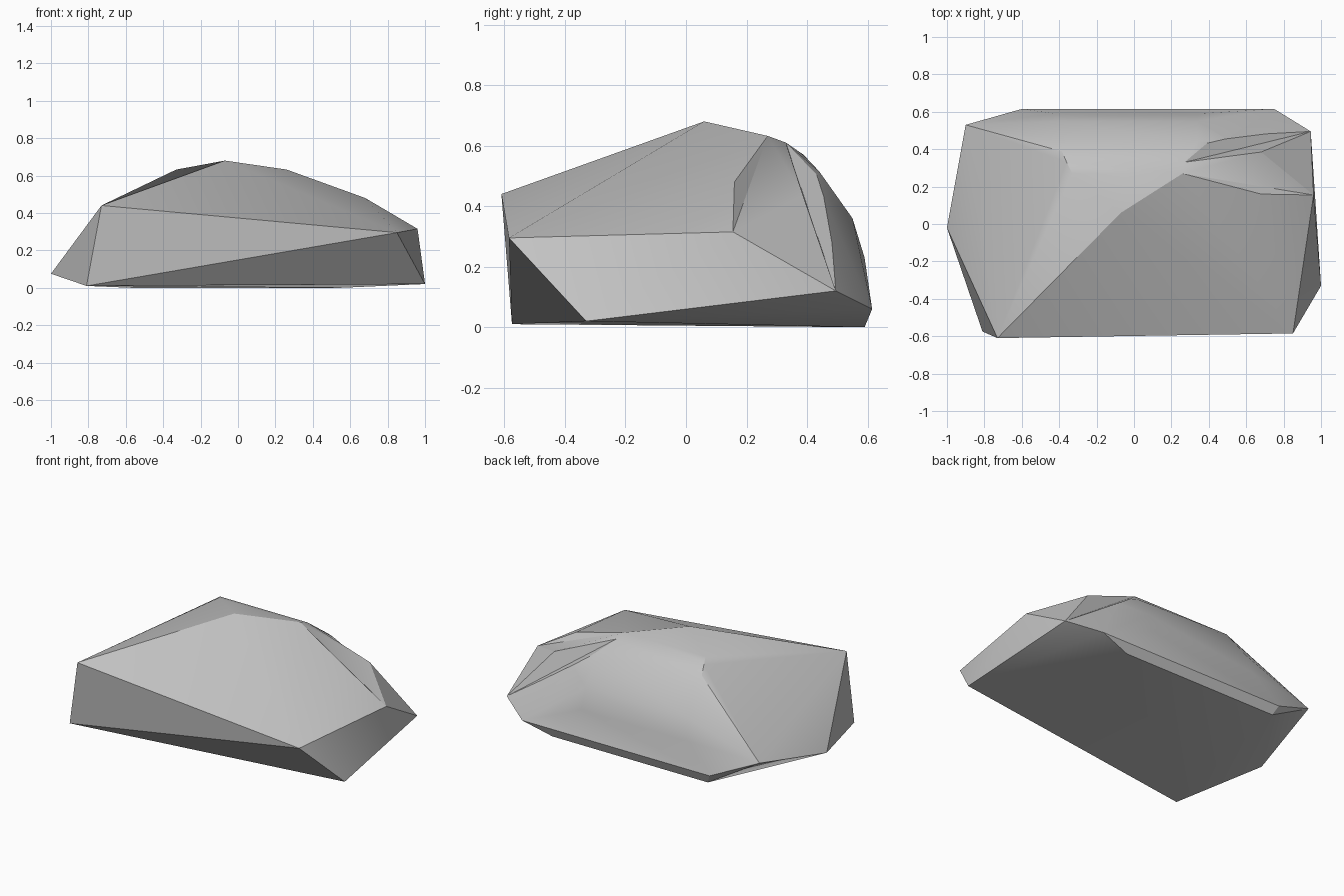
import bpy
import bmesh
import math
from mathutils import Vector

cube = bpy.data.objects.get("Cube")
if cube:
    bpy.data.objects.remove(cube, do_unlink=True)


def make_material(name, colour):
    """Flat colour shown in both viewport and render."""
    material = bpy.data.materials.new(name)
    material.use_nodes = True
    material.diffuse_color = colour
    shader = material.node_tree.nodes["Principled BSDF"]
    shader.inputs["Base Color"].default_value = colour
    shader.inputs["Roughness"].default_value = 0.9
    return material


def make_hull(name, corners):
    """Wrap a closed skin around a set of corners."""
    bm = bmesh.new()
    for corner in corners:
        bm.verts.new(corner)
    hull = bmesh.ops.convex_hull(bm, input=bm.verts[:])
    unused = {v for v in hull["geom_interior"] + hull["geom_unused"]
              if isinstance(v, bmesh.types.BMVert)}
    bmesh.ops.delete(bm, geom=list(unused), context="VERTS")
    bmesh.ops.recalc_face_normals(bm, faces=bm.faces[:])
    mesh = bpy.data.meshes.new(name)
    bm.to_mesh(mesh)
    bm.free()
    solid = bpy.data.objects.new(name, mesh)
    bpy.context.collection.objects.link(solid)
    return solid


def activate(solid):
    bpy.ops.object.select_all(action="DESELECT")
    solid.select_set(True)
    bpy.context.view_layer.objects.active = solid


def carve_valley(solid, start, end, ridge_a, ridge_b):
    """Cut a groove from start to end, with its walls rising to two ridges."""
    middle = (start + end) / 2
    banks = [middle + (ridge - middle) * 1.6 for ridge in (ridge_a, ridge_b)]
    cutter = make_hull("valley_cutter", [start, end] + banks)
    cutter.hide_render = True
    activate(solid)
    groove = solid.modifiers.new("valley", "BOOLEAN")
    groove.operation = "DIFFERENCE"
    groove.solver = "EXACT"
    groove.object = cutter
    bpy.ops.object.modifier_apply(modifier=groove.name)
    bpy.data.objects.remove(cutter, do_unlink=True)


# Big chiselled corners around the front and sides
front_corners = [
    (-0.73, -0.61, 0.44), (0.85, -0.585, 0.295),
    (-0.81, -0.575, 0.01), (1, -0.33, 0.02),
]
side_corners = [(-1, -0.02, 0.075), (-0.9, 0.53, 0.19)]
side_shoulder = Vector((0.96, 0.155, 0.315))
side_heel = Vector((0.945, 0.495, 0.12))

# Summit, top edge and the ridges that run down to the left
crown = [(-0.07, 0.06, 0.68), (-0.385, 0.388, 0.57)]
top_front = Vector((0.26, 0.27, 0.632))
top_back = Vector((0.27, 0.33, 0.61))
front_ridge = Vector((0.68, 0.16, 0.48))
middle_ridge = Vector((0.68, 0.385, 0.44))
middle_ridge_foot = Vector((0.84, 0.455, 0.24))
back_ridge = Vector((0.49, 0.455, 0.432))

# Rounded back, as rows of (left x, right x, y, z) from top to ground
back_rows = [
    (-0.33, top_front.x, top_front.y, top_front.z),
    (-0.36, top_back.x, top_back.y, top_back.z),
    (-0.37, 0.34, 0.44, 0.515),
    (-0.4, 0.34, 0.55, 0.36),
    (-0.42, 0.34, 0.59, 0.23),
    (-0.6, 0.75, 0.615, 0.06),
    (-0.57, 0.55, 0.59, 0),
]
back_corners = [(x, y, z) for left, right, y, z in back_rows
                for x in (left, right)]

boulder = make_hull("boulder", front_corners + side_corners + crown
                    + back_corners
                    + [side_shoulder, side_heel, front_ridge, middle_ridge,
                       middle_ridge_foot, back_ridge])
boulder.data.materials.append(
    make_material("stone grey", (0.55, 0.55, 0.55, 1)))

# Creases between the ridges
carve_valley(boulder, top_front, side_shoulder, front_ridge, middle_ridge)
carve_valley(boulder, top_back, side_heel, middle_ridge, back_ridge)

activate(boulder)
bpy.ops.object.shade_smooth_by_angle(angle=math.radians(24))
